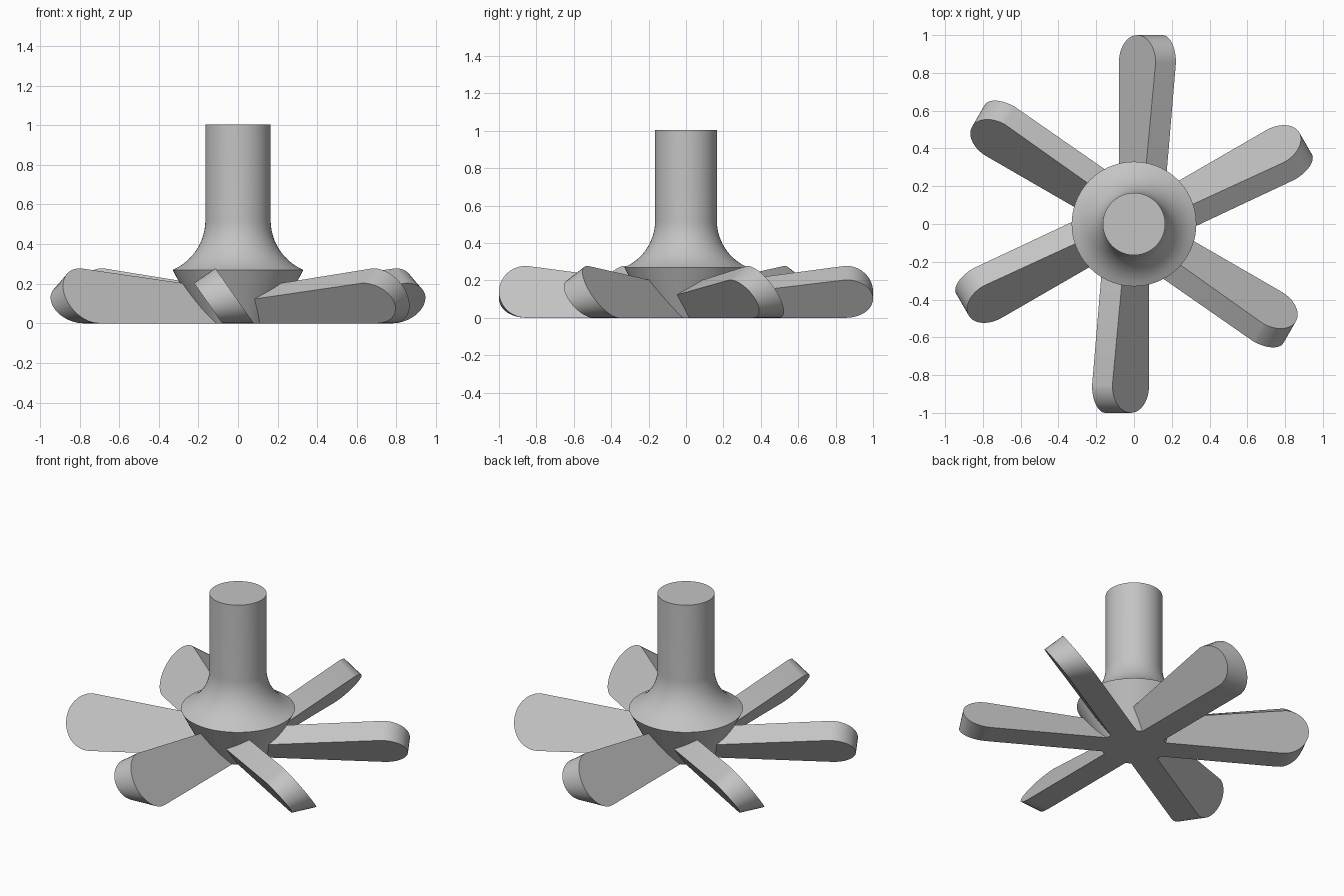
import bpy, bmesh
from math import pi, sin, cos, sqrt, radians
from mathutils import Matrix

cube = bpy.data.objects.get("Cube")
if cube:
    bpy.data.objects.remove(cube, do_unlink=True)

steel = bpy.data.materials.new("plain grey")
steel.use_nodes = True
grey = (0.55, 0.55, 0.55, 1)
steel.diffuse_color = grey
steel.node_tree.nodes["Principled BSDF"].inputs["Base Color"].default_value = grey


def finish(bm, name):
    """Turn a bmesh into a shaded mesh with crisp edges."""
    bmesh.ops.remove_doubles(bm, verts=bm.verts, dist=1e-5)
    bmesh.ops.recalc_face_normals(bm, faces=bm.faces)
    mesh = bpy.data.meshes.new(name)
    bm.to_mesh(mesh)
    bm.free()
    mesh.materials.append(steel)
    mesh.shade_smooth()
    mesh.set_sharp_from_angle(angle=radians(30))
    return mesh


def place(mesh, name):
    obj = bpy.data.objects.new(name, mesh)
    bpy.context.collection.objects.link(obj)
    return obj


# Shaft and hub: one turned profile with a concave flare above a cone
SHAFT, RIM, RIM_Z, FLARE_Z = 0.165, 0.33, 0.27, 0.52
drop, spread = FLARE_Z - RIM_Z, RIM - SHAFT
arc = (spread ** 2 + drop ** 2) / (2 * spread)
profile = [(0, 0), (0.19, 0)]
for i in range(17):
    h = drop * (1 - i / 16)
    profile.append((SHAFT + arc - sqrt(arc ** 2 - h ** 2), FLARE_Z - h))
profile += [(SHAFT, 1.005), (0, 1.005)]

bm = bmesh.new()
verts = [bm.verts.new((r, 0, z)) for r, z in profile]
edges = [bm.edges.new(pair) for pair in zip(verts, verts[1:])]
bmesh.ops.spin(bm, geom=verts + edges, cent=(0, 0, 0), axis=(0, 0, 1),
               angle=2 * pi, steps=72, use_merge=True)
place(finish(bm, "shaft_and_hub"), "shaft_and_hub")

# Blade: a leaning slab lofted between its upper and lower faces, along +x
ROOT, TIP, ROUND = 0.1, 1.0, 0.145
LEAN = 0.7


def side(bm, offset, root_height, tip_height):
    """Tapered outline with a rounded tip, flat on the ground."""
    half = tip_height / 2
    outline = [(ROOT, 0)]
    for i in range(25):
        a = pi * (i / 24 - 0.5)
        outline.append((TIP - ROUND + ROUND * cos(a), half + half * sin(a)))
    outline.append((ROOT, root_height))
    return [bm.verts.new((r, -(offset + LEAN * z), z)) for r, z in outline]


bm = bmesh.new()
upper = side(bm, -0.08, 0.178, 0.278)
lower = side(bm, 0.08, 0.112, 0.203)
bm.faces.new(upper)
bm.faces.new(lower)
for i in range(len(upper)):
    j = (i + 1) % len(upper)
    bm.faces.new((upper[i], upper[j], lower[j], lower[i]))
blade = finish(bm, "blade")

# Six blades around the hub
for k in range(6):
    place(blade, f"blade_{k + 1}").matrix_world = Matrix.Rotation(radians(30 + 60 * k), 4, "Z")
